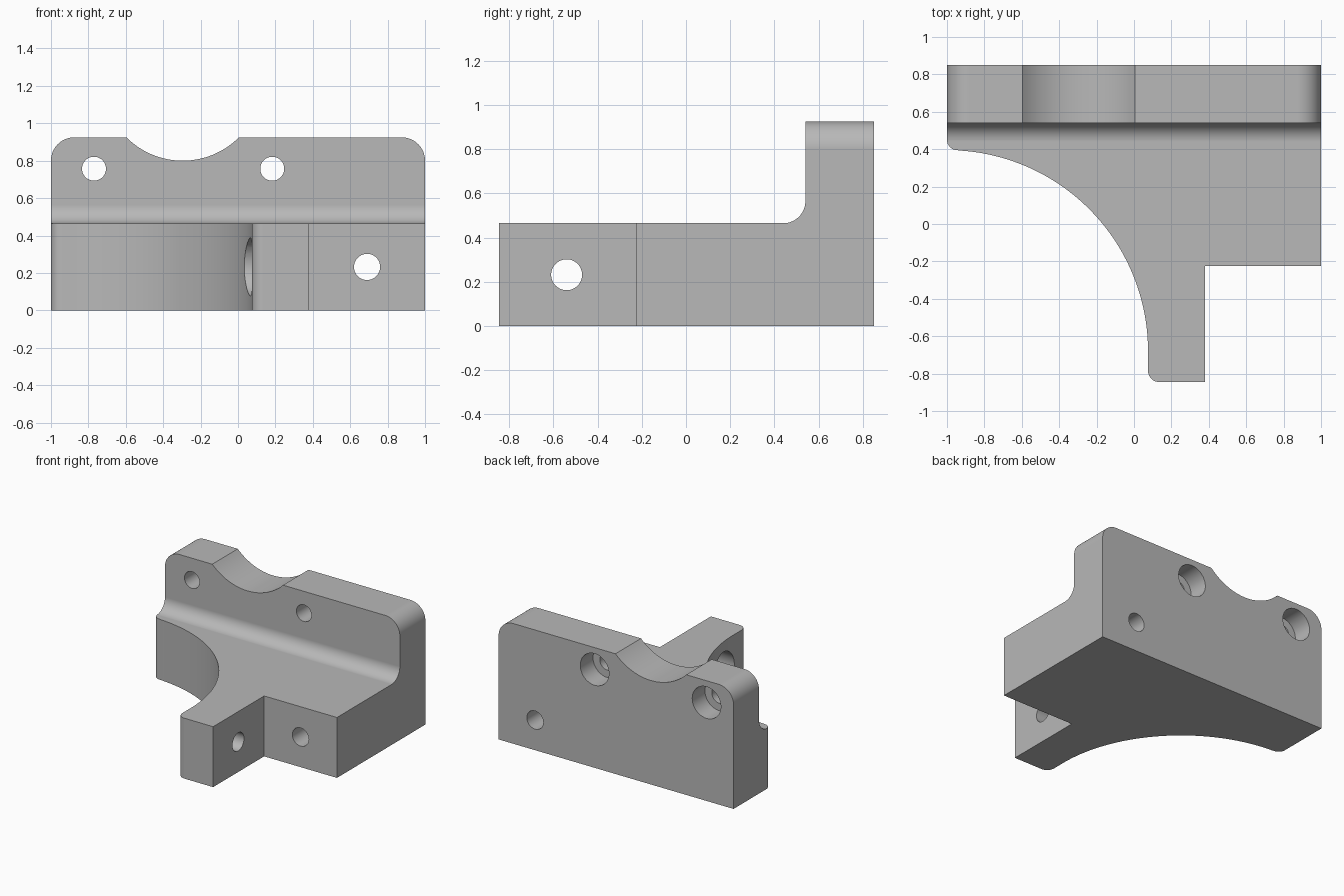
import bpy
import bmesh
from math import sin, cos, radians, sqrt, atan2, degrees
from mathutils import Vector

cube = bpy.data.objects.get("Cube")
if cube:
    bpy.data.objects.remove(cube, do_unlink=True)

grey = bpy.data.materials.new("machined grey")
grey.use_nodes = True
colour = (0.48, 0.48, 0.48, 1)
grey.diffuse_color = colour
grey.node_tree.nodes["Principled BSDF"].inputs["Base Color"].default_value = colour


def arc(cx, cy, r, start, end, steps=16):
    """Points along an arc, angles in degrees."""
    angles = [radians(start + (end - start) * i / steps) for i in range(steps + 1)]
    return [(cx + r * cos(a), cy + r * sin(a)) for a in angles]


def prism(name, outline, axis, low, high):
    """Extrude a 2D outline along the x, y or z axis."""
    place = {"x": lambda u, v: (low, u, v),
             "y": lambda u, v: (u, low, v),
             "z": lambda u, v: (u, v, low)}[axis]
    travel = Vector([(high - low) * (axis == a) for a in "xyz"])
    bm = bmesh.new()
    face = bm.faces.new([bm.verts.new(place(u, v)) for u, v in outline])
    extruded = bmesh.ops.extrude_face_region(bm, geom=[face])["geom"]
    bmesh.ops.translate(bm, vec=travel,
                        verts=[g for g in extruded if isinstance(g, bmesh.types.BMVert)])
    bmesh.ops.recalc_face_normals(bm, faces=bm.faces)
    mesh = bpy.data.meshes.new(name)
    bm.to_mesh(mesh)
    bm.free()
    mesh.materials.append(grey)
    obj = bpy.data.objects.new(name, mesh)
    bpy.context.collection.objects.link(obj)
    return obj


def combine(target, tool, operation):
    """Apply a boolean and remove the tool."""
    mod = target.modifiers.new("shape", "BOOLEAN")
    mod.operation, mod.solver, mod.object = operation, "EXACT", tool
    graph = bpy.context.evaluated_depsgraph_get()
    graph.update()
    target.data = bpy.data.meshes.new_from_object(target.evaluated_get(graph))
    target.modifiers.remove(mod)
    bpy.data.objects.remove(tool, do_unlink=True)


def drill(axis, u, v, radius, low, high):
    circle = arc(u, v, radius, 0, 360, 48)[:-1]
    combine(bracket, prism("drill", circle, axis, low, high), "DIFFERENCE")


# L-shaped side section with a filleted inner corner
wall_y, back_y, deck_z, top_z = 0.54, 0.85, 0.465, 0.925
side = [(-1.2, 0), (back_y, 0), (back_y, 1.2), (wall_y, 1.2)]
side += arc(wall_y - 0.1, deck_z + 0.1, 0.1, 0, -90) + [(-1.2, deck_z)]
bracket = prism("bracket", side, "x", -1.2, 1.2)

# Plan outline: large concave sweep, arm and right-hand step
sweep_r, sweep_y = 1.075, -0.68
plan = [(-1.2, 1.2), (-1.2, 0.45)]
plan += arc(-0.945, 0.45, 0.055, 180, 270, 8)
plan += arc(-1, sweep_y, sweep_r, 86.5, 0, 64)
plan += arc(0.135, -0.785, 0.06, 180, 270, 8)
plan += [(0.38, -0.845), (0.38, -0.225), (1.2, -0.225), (1.2, 1.2)]
combine(bracket, prism("plan_form", plan, "z", -0.2, 1.4), "INTERSECT")

# Front outline: rounded upper corners and a shallow round notch
corner, notch_x, half, sag = 0.125, -0.296, 0.301, 0.125
notch_r = (half * half + sag * sag) / (2 * sag)
notch_z = top_z - sag + notch_r
swing = degrees(atan2(half, sqrt(notch_r ** 2 - half ** 2)))
front = [(-1, -0.2), (1, -0.2)]
front += arc(1 - corner, top_z - corner, corner, 0, 90)
front += arc(notch_x, notch_z, notch_r, -90 + swing, -90 - swing, 32)
front += arc(corner - 1, top_z - corner, corner, 90, 180)
combine(bracket, prism("front_form", front, "y", -1.4, 1.4), "INTERSECT")

# Wall bolt holes, counterbored from the back
for x in (-0.77, 0.183):
    drill("y", x, 0.757, 0.064, 0.3, 1.2)
    drill("y", x, 0.757, 0.122, 0.695, 1.2)

# Long hole through the step and the wall
drill("y", 0.69, 0.232, 0.07, -0.6, 1.2)

# Arm hole, counterbored from the concave side
drill("x", -0.54, 0.232, 0.07, -0.3, 0.7)
drill("x", -0.54, 0.232, 0.155, -0.3, 0.225)

# Smooth the rounds while keeping flat faces and edges crisp
bpy.ops.object.select_all(action="DESELECT")
bracket.select_set(True)
bpy.context.view_layer.objects.active = bracket
bpy.ops.object.shade_smooth_by_angle(angle=radians(25))
weighted = bracket.modifiers.new("flat_normals", "WEIGHTED_NORMAL")
weighted.keep_sharp = True
